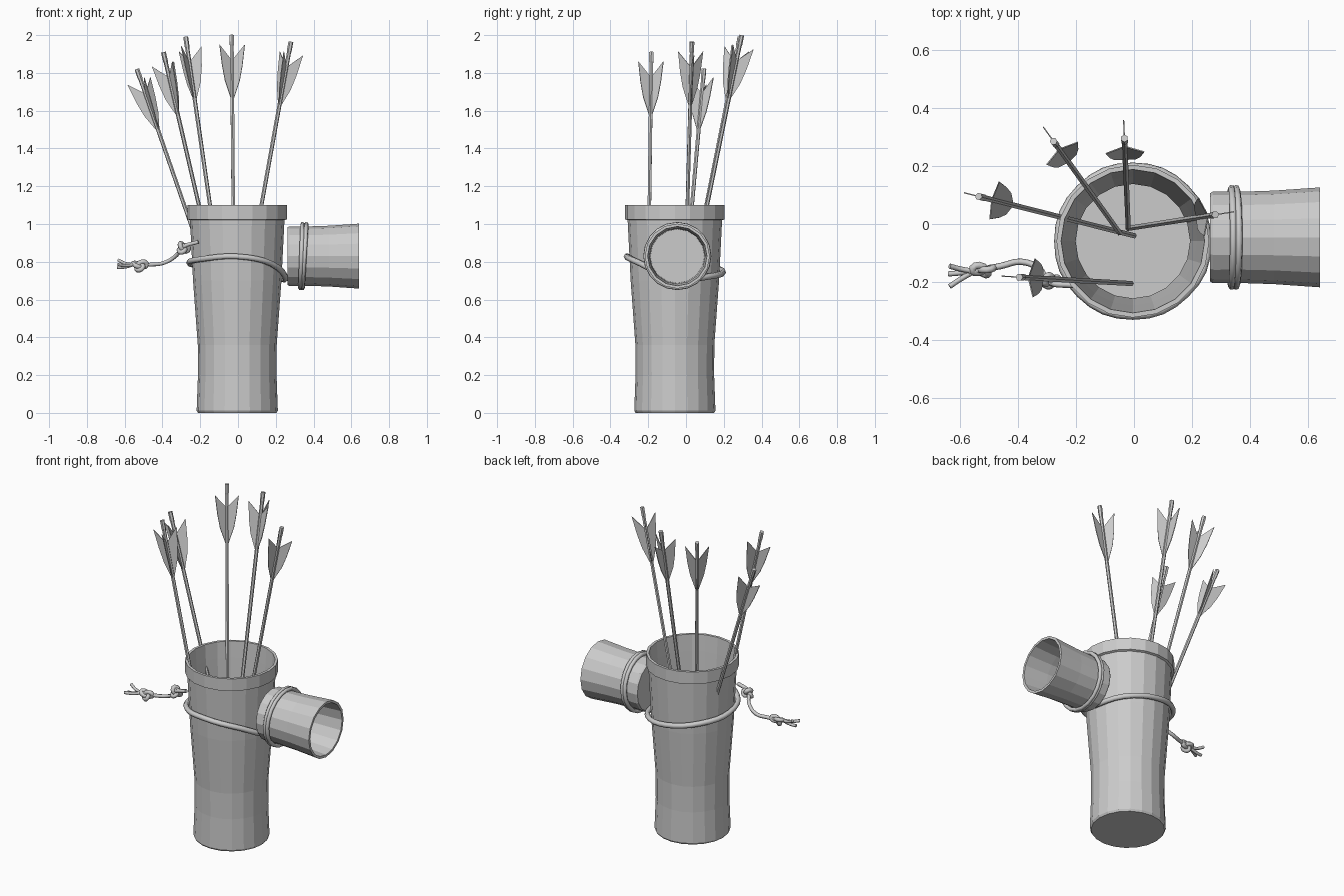
import bpy, bmesh, math
from mathutils import Vector, Matrix

if "Cube" in bpy.data.objects:
    bpy.data.objects.remove(bpy.data.objects["Cube"])

CX, CY = -0.004, -0.059   # axis of the quiver


def add_mesh(name, bm, matrix=Matrix.Identity(4)):
    bmesh.ops.recalc_face_normals(bm, faces=bm.faces)
    mesh = bpy.data.meshes.new(name)
    bm.to_mesh(mesh)
    bm.free()
    ob = bpy.data.objects.new(name, mesh)
    ob.matrix_world = matrix
    bpy.context.collection.objects.link(ob)
    return ob


def lathe(name, profile, sides, matrix):
    """Revolve (radius, height) points; the first and last rings are filled."""
    bm = bmesh.new()
    rings = []
    for r, z in profile:
        rings.append([bm.verts.new((r * math.cos(2 * math.pi * i / sides),
                                    r * math.sin(2 * math.pi * i / sides), z))
                      for i in range(sides)])
    for a, b in zip(rings, rings[1:]):
        for i in range(sides):
            j = (i + 1) % sides
            bm.faces.new((a[i], a[j], b[j], b[i]))
    bm.faces.new(rings[0])
    bm.faces.new(rings[-1])
    return add_mesh(name, bm, matrix)


def rope(name, points, radius, cyclic=False, smooth=True):
    cu = bpy.data.curves.new(name, 'CURVE')
    cu.dimensions = '3D'
    cu.bevel_depth = radius
    cu.bevel_resolution = 1
    cu.use_fill_caps = True
    cu.resolution_u = 4
    if smooth:
        sp = cu.splines.new('BEZIER')
        sp.bezier_points.add(len(points) - 1)
        for bp, p in zip(sp.bezier_points, points):
            bp.co = p
            bp.handle_left_type = bp.handle_right_type = 'AUTO'
    else:
        sp = cu.splines.new('POLY')
        sp.points.add(len(points) - 1)
        for sp_pt, p in zip(sp.points, points):
            sp_pt.co = (*p, 1)
    sp.use_cyclic_u = cyclic
    ob = bpy.data.objects.new(name, cu)
    bpy.context.collection.objects.link(ob)
    return ob


def knot(name, centre, size, radius, stretch, turn):
    """Trefoil loop as a rope knot."""
    pts = []
    for i in range(24):
        t = 2 * math.pi * i / 24
        p = Vector((math.sin(t) + 2 * math.sin(2 * t), math.cos(t) - 2 * math.cos(2 * t),
                    -math.sin(3 * t))) * size
        p.x *= stretch
        pts.append(Vector(centre) + Matrix.Rotation(turn, 3, 'Y') @ Matrix.Rotation(1.1, 3, 'X') @ p)
    return rope(name, pts, radius, cyclic=True, smooth=False)


# Hollow quiver body with a raised lip
lathe("quiver_body",
      [(0.208, 0), (0.215, 0.012), (0.208, 0.2), (0.209, 0.36), (0.234, 0.7), (0.250, 1.02),
       (0.263, 1.025), (0.263, 1.10), (0.247, 1.10), (0.240, 1.0), (0.222, 0.7), (0.197, 0.36),
       (0.197, 0.03)],
      20, Matrix.Translation((CX, CY, 0)))

# Cap hanging sideways, open towards +x
cap_mat = Matrix.Translation((0.262, -0.046, 0.83)) @ Matrix.Rotation(math.pi / 2, 4, 'Y')
lathe("quiver_cap",
      [(0.152, 0), (0.158, 0.01), (0.157, 0.1), (0.161, 0.22), (0.172, 0.378),
       (0.157, 0.378), (0.147, 0.22), (0.143, 0.03)], 16, cap_mat)

# Two rope turns around the cap
for k, (x, tilt) in enumerate(((0.336, 0.03), (0.352, 0.05))):
    pts = []
    for i in range(20):
        a = 2 * math.pi * i / 20
        pts.append((x + tilt * 0.2 * math.sin(a), -0.046 + 0.169 * math.cos(a),
                    0.83 + 0.169 * math.sin(a)))
    rope(f"cap_rope_{k + 1}", pts, 0.012, cyclic=True, smooth=False)

# Slanted rope around the body
heights = [0.71, 0.722, 0.745, 0.775, 0.795, 0.815, 0.828, 0.79]
rope("body_rope", [(CX + 0.255 * math.cos(i * math.pi / 4), CY + 0.255 * math.sin(i * math.pi / 4), h)
                   for i, h in enumerate(heights)], 0.016, cyclic=True)

# Loose rope with knots and a split end
rope("loose_rope", [(-0.21, -0.21, 0.905), (-0.29, -0.20, 0.88), (-0.325, -0.155, 0.835),
                    (-0.39, -0.13, 0.795), (-0.46, -0.145, 0.785), (-0.57, -0.165, 0.785)], 0.011)
knot("upper_knot", (-0.29, -0.195, 0.872), 0.010, 0.013, 1.0, 0.6)
knot("lower_knot", (-0.52, -0.158, 0.78), 0.009, 0.013, 1.5, 0.0)
for k, tip in enumerate(((-0.635, -0.145, 0.81), (-0.64, -0.172, 0.77), (-0.635, -0.215, 0.785))):
    mid = (Vector((-0.56, -0.165, 0.785)) + Vector(tip)) / 2 + Vector((0, 0, -0.006))
    rope(f"rope_strand_{k + 1}", [(-0.55, -0.163, 0.785), mid, tip], 0.009)


def arrow(name, tail, inner):
    """Shaft with three thin vanes; local z points to the nock, local x leans outward."""
    tail, inner = Vector(tail), Vector(inner)
    axis = (tail - inner).normalized()
    length = (tail - inner).length
    out = Vector((axis.x, axis.y, 0))
    out = (out - axis * out.dot(axis)).normalized()
    side = axis.cross(out)
    mat = Matrix((out, side, axis)).transposed().to_4x4()
    mat.translation = inner
    lathe(name + "_shaft", [(0.010, 0), (0.011, length - 0.06), (0.013, length - 0.05),
                            (0.013, length)], 6, mat)
    bm = bmesh.new()
    outline = [(0.008, -0.345), (0.045, -0.25), (0.062, -0.17), (0.077, -0.06), (0.008, -0.13)]
    for k in range(3):
        rot = Matrix.Rotation(k * 2 * math.pi / 3, 3, 'Z')
        front, back = [[bm.verts.new(rot @ Vector((r, s, length + z))) for r, z in outline]
                       for s in (-0.002, 0.002)]
        bm.faces.new(front)
        bm.faces.new(back[::-1])
        for i in range(5):
            j = (i + 1) % 5
            bm.faces.new((front[i], back[i], back[j], front[j]))
    add_mesh(name + "_fletching", bm, mat)


# Five arrows: nock position, buried end
arrows = [((-0.535, 0.095, 1.82), (0.0, -0.04, 0.28)),
          ((-0.395, -0.183, 1.91), (-0.01, -0.205, 0.25)),
          ((-0.277, 0.285, 1.99), (-0.05, -0.03, 0.42)),
          ((-0.033, 0.295, 2.0), (-0.02, -0.01, 0.50)),
          ((0.28, 0.032, 1.965), (-0.02, -0.015, 0.30))]
for n, (tail, inner) in enumerate(arrows):
    arrow(f"arrow_{n + 1}", tail, inner)
